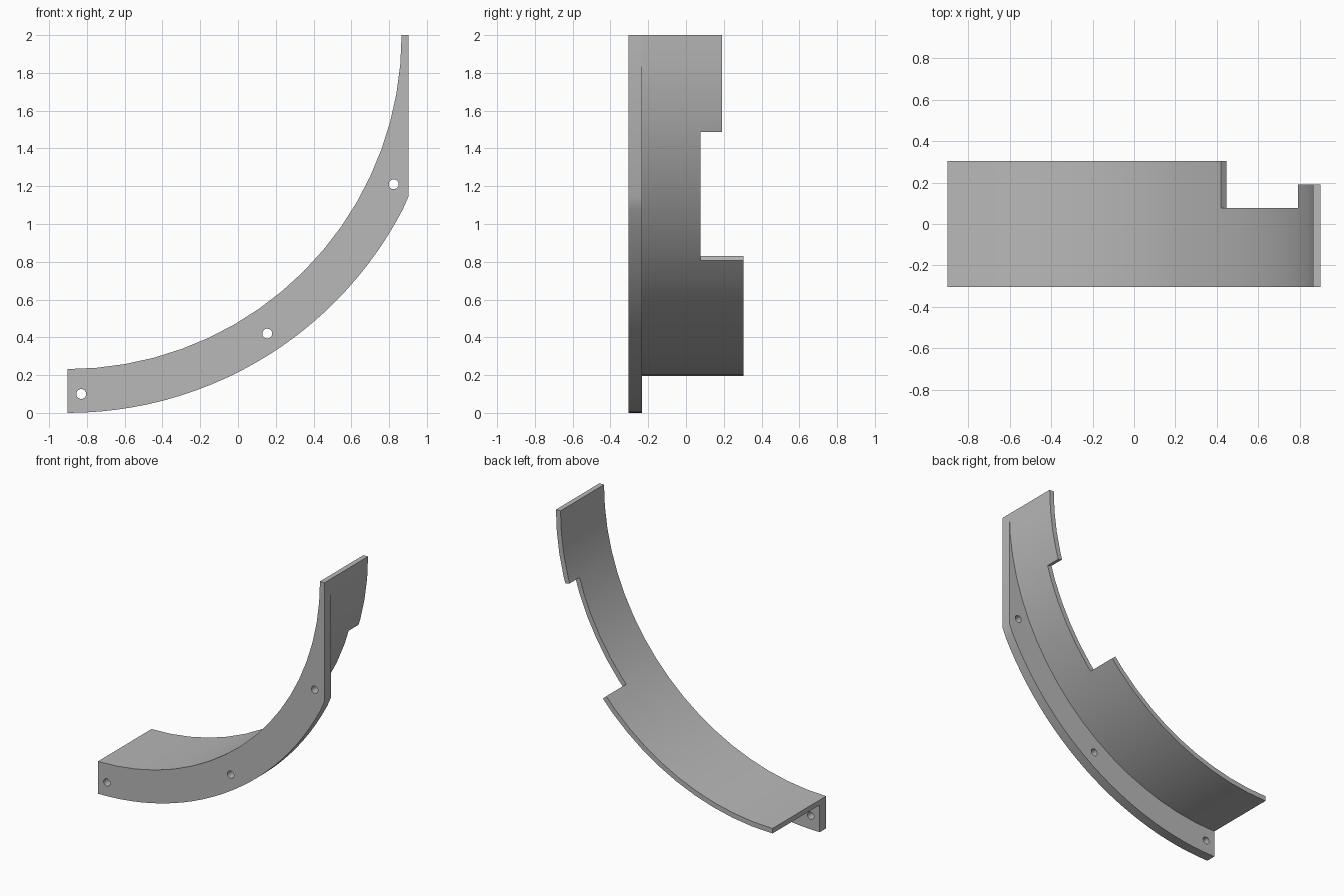
import bpy, bmesh
from math import radians, cos, sin, sqrt

cube = bpy.data.objects.get("Cube")
if cube:
    bpy.data.objects.remove(cube)

# Shared arc centre and main sizes
CX, CZ = -0.902, 2.0
R_IN, R_SHELL, R_OUT = 1.768, 1.804, 2.0
X_MAX = 0.902
FRONT, FLANGE_BACK, BACK = -0.305, -0.232, 0.305
STEPS = 18

grey = bpy.data.materials.new("plain_grey")
grey.use_nodes = True
colour = (0.48, 0.48, 0.48, 1)
grey.diffuse_color = colour
grey.node_tree.nodes["Principled BSDF"].inputs["Base Color"].default_value = colour


def polar(r, deg):
    """Point on the arc; 0 is the top right end, 90 the bottom left end."""
    return CX + r * cos(radians(deg)), CZ - r * sin(radians(deg))


def arc(r, a0, a1, n=STEPS):
    return [polar(r, a0 + (a1 - a0) * i / n) for i in range(n + 1)]


def prism(name, outline, y0, y1):
    """Extrude an x-z outline from y0 to y1."""
    bm = bmesh.new()
    face = bm.faces.new([bm.verts.new((x, y0, z)) for x, z in outline])
    out = bmesh.ops.extrude_face_region(bm, geom=[face])
    verts = [g for g in out["geom"] if isinstance(g, bmesh.types.BMVert)]
    bmesh.ops.translate(bm, verts=verts, vec=(0, y1 - y0, 0))
    bmesh.ops.recalc_face_normals(bm, faces=bm.faces)
    mesh = bpy.data.meshes.new(name)
    bm.to_mesh(mesh)
    bm.free()
    mesh.materials.append(grey)
    obj = bpy.data.objects.new(name, mesh)
    bpy.context.collection.objects.link(obj)
    return obj


def combine(target, tool, operation):
    """Apply a boolean and remove the tool object."""
    tool.hide_render = True
    mod = target.modifiers.new("cut", "BOOLEAN")
    mod.operation = operation
    mod.solver = "EXACT"
    mod.object = tool
    bpy.ops.object.select_all(action="DESELECT")
    bpy.context.view_layer.objects.active = target
    target.select_set(True)
    bpy.ops.object.modifier_apply(modifier=mod.name)
    bpy.data.objects.remove(tool)


# Curved shell, a thin quarter arc
bracket = prism("curved_bracket",
                arc(R_IN, 0, 90) + arc(R_SHELL, 90, 0), FLANGE_BACK, BACK)

# Side notch and shortened upper tab
notch = prism("notch_cutter", arc(1.6, 16.5, 41.5, 4) + arc(1.95, 41.5, 16.5, 4), 0.078, 0.5)
combine(bracket, notch, "DIFFERENCE")
trim = prism("tab_cutter", arc(1.6, -5, 25, 4) + arc(1.95, 25, -5, 4), 0.19, 0.5)
combine(bracket, trim, "DIFFERENCE")

# Front flange, its outer arc cut off by a vertical edge
corner_z = CZ - sqrt(R_OUT ** 2 - (X_MAX - CX) ** 2) + 0.008
outer = [p for p in arc(R_OUT, 90, 0, 36) if p[0] < X_MAX - 0.01]
flange = prism("front_flange",
               arc(R_IN, 0, 90) + outer + [(X_MAX, corner_z), (X_MAX, CZ)],
               FRONT, FLANGE_BACK)

# Screw holes through the flange
for x, z in ((-0.83, 0.1), (0.155, 0.42), (0.824, 1.21)):
    ring = [(x + 0.026 * cos(radians(a)), z + 0.026 * sin(radians(a)))
            for a in range(0, 360, 15)]
    combine(flange, prism("hole_cutter", ring, -0.4, -0.15), "DIFFERENCE")

combine(bracket, flange, "UNION")

bpy.context.view_layer.objects.active = bracket
bracket.select_set(True)
bpy.ops.object.shade_smooth_by_angle(angle=radians(25))
